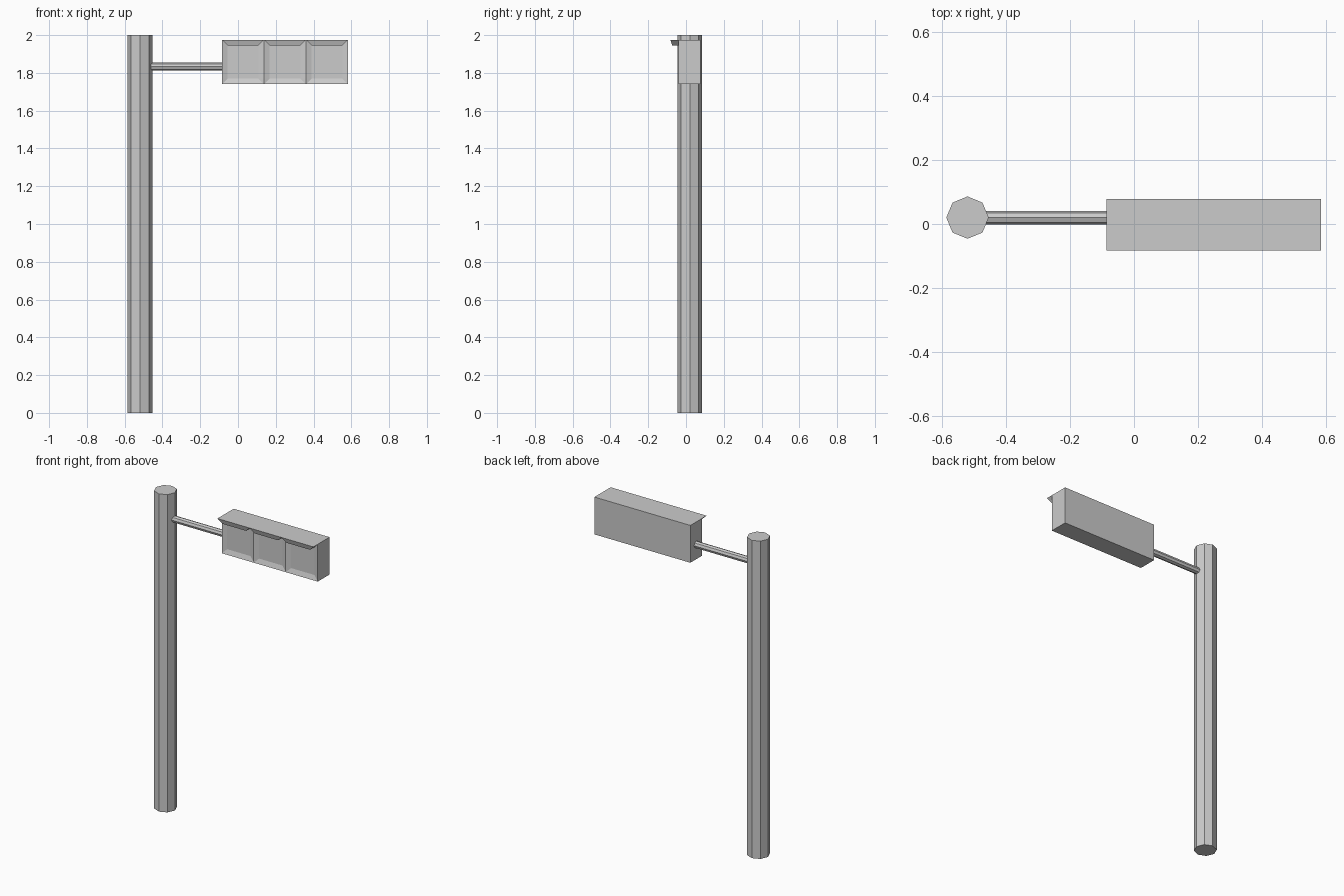
import bpy, bmesh, math
from mathutils import Matrix, Vector

if "Cube" in bpy.data.objects:
    bpy.data.objects.remove(bpy.data.objects["Cube"])


def finish(bm, name):
    bmesh.ops.recalc_face_normals(bm, faces=bm.faces[:])
    mesh = bpy.data.meshes.new(name)
    bm.to_mesh(mesh)
    bm.free()
    ob = bpy.data.objects.new(name, mesh)
    bpy.context.collection.objects.link(ob)
    return ob


def octagonal_bar(name, radius, length, centre, rot=Matrix()):
    bm = bmesh.new()
    bmesh.ops.create_cone(bm, cap_ends=True, segments=8, radius1=radius,
                          radius2=radius, depth=length,
                          matrix=Matrix.Translation(centre) @ rot)
    return finish(bm, name)


# Upright pole and horizontal arm
octagonal_bar("pole", 0.066, 2.0, (-0.519, 0.02, 1.0))
octagonal_bar("arm", 0.021, 0.40, (-0.275, 0.02, 1.833),
              Matrix.Rotation(math.pi / 2, 4, 'Y'))

# Signal housing: box split into three lamp bays
x0, x1 = -0.085, 0.583
y0, y1 = -0.04, 0.078
z0, z1 = 1.74, 1.975
bm = bmesh.new()
size = Vector((x1 - x0, y1 - y0, z1 - z0))
centre = Vector((x0 + x1, y0 + y1, z0 + z1)) / 2
bmesh.ops.create_cube(bm, size=1.0, matrix=Matrix.Translation(centre) @ Matrix.Diagonal((*size, 1)))
for i in (1, 2):
    bmesh.ops.bisect_plane(bm, geom=bm.verts[:] + bm.edges[:] + bm.faces[:],
                           plane_co=(x0 + size.x * i / 3, 0, 0), plane_no=(1, 0, 0))
bm.normal_update()

# Recess each lamp face
front = [f for f in bm.faces if f.normal.y < -0.9]
bmesh.ops.inset_individual(bm, faces=front, thickness=0.03, depth=-0.01,
                           use_even_offset=True)
bm.normal_update()

# Pull the top rim of each bay forward as a visor
rims = [f for f in bm.faces if f.normal.y < -0.5 and f.normal.z < -0.1]
visors = bmesh.ops.extrude_discrete_faces(bm, faces=rims)["faces"]
verts = {v for f in visors for v in f.verts}
bmesh.ops.translate(bm, verts=list(verts), vec=(0, -0.043, 0))
finish(bm, "signal_housing")
